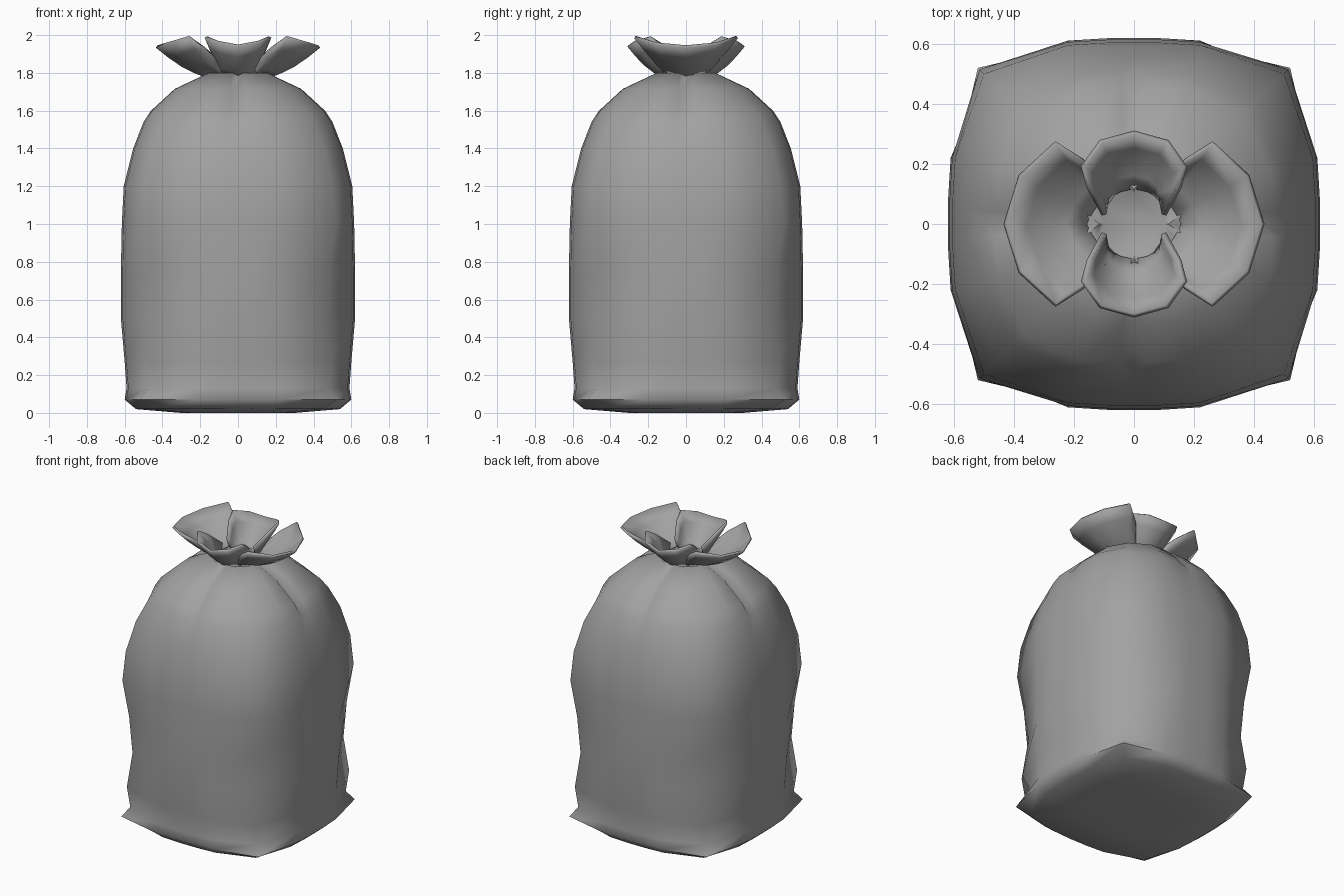
import bpy, bmesh, math
from mathutils import Matrix, Vector

old = bpy.data.objects.get("Cube")
if old:
    bpy.data.objects.remove(old, do_unlink=True)

grey = bpy.data.materials.new("bag_grey")
grey.use_nodes = True
colour = (0.36, 0.36, 0.36, 1)
grey.diffuse_color = colour
bsdf = grey.node_tree.nodes["Principled BSDF"]
bsdf.inputs["Base Color"].default_value = colour
bsdf.inputs["Roughness"].default_value = 0.8


def finish(bm, name, angle):
    bmesh.ops.recalc_face_normals(bm, faces=bm.faces)
    mesh = bpy.data.meshes.new(name)
    bm.to_mesh(mesh)
    bm.free()
    obj = bpy.data.objects.new(name, mesh)
    bpy.context.collection.objects.link(obj)
    mesh.materials.append(grey)
    bpy.ops.object.select_all(action='DESELECT')
    obj.select_set(True)
    bpy.context.view_layer.objects.active = obj
    bpy.ops.object.shade_smooth_by_angle(angle=math.radians(angle))
    return obj


# Sack body: height, half depth at the middle, half width of the flat side,
# corner position, depth and half width of the gathered crease
rings = [
    (0.00, 0.30, 0.14, 0.24, 0, 0.07),
    (0.02, 0.54, 0.20, 0.45, 0, 0.07),
    (0.07, 0.60, 0.22, 0.52, 0, 0.07),
    (0.13, 0.59, 0.22, 0.48, 0, 0.07),
    (0.27, 0.60, 0.22, 0.495, 0, 0.07),
    (0.50, 0.62, 0.22, 0.47, 0, 0.07),
    (0.75, 0.62, 0.22, 0.485, 0, 0.07),
    (1.00, 0.615, 0.22, 0.515, 0, 0.07),
    (1.20, 0.605, 0.22, 0.50, 0, 0.07),
    (1.40, 0.555, 0.21, 0.455, 0, 0.05),
    (1.54, 0.50, 0.19, 0.40, 0.005, 0.04),
    (1.60, 0.46, 0.18, 0.365, 0.04, 0.04),
    (1.715, 0.335, 0.14, 0.26, 0.045, 0.04),
    (1.80, 0.155, 0.08, 0.12, 0.04, 0.03),
    (1.78, 0.12, 0.06, 0.09, 0.02, 0.03),
]
bm = bmesh.new()
loops = []
for z, mid, side, corner, dent, crease in rings:
    loop = []
    quarter = [(mid - dent, 0), (mid, crease), (mid * 0.985, side),
               (corner, corner), (side, mid * 0.985), (crease, mid)]
    for k in range(4):
        turn = Matrix.Rotation(k * math.pi / 2, 3, 'Z')
        loop += [bm.verts.new(turn @ Vector((x, y, z))) for x, y in quarter]
    loops.append(loop)
for low, high in zip(loops, loops[1:]):
    for i in range(len(low)):
        j = (i + 1) % len(low)
        bm.faces.new((low[i], low[j], high[j], high[i]))
bm.faces.new(loops[0])
bm.faces.new(loops[-1])
finish(bm, "sack_body", 60)


# Gathered mouth: a flared flap from half a base line and half a rim line,
# each point being (outward, sideways, height)
def flap(name, base, rim, degrees, steps=4):
    def mirrored(points):
        return [(o, -s, z) for o, s, z in reversed(points[1:])] + points

    bm = bmesh.new()
    turn = Matrix.Rotation(math.radians(degrees), 3, 'Z')
    rows = []
    for r in range(steps + 1):
        t = r / steps
        row = []
        for a, b in zip(mirrored(base), mirrored(rim)):
            p = Vector(a).lerp(Vector(b), t)
            p.z -= 0.02 * math.sin(math.pi * t)
            row.append(bm.verts.new(turn @ p))
        rows.append(row)
    for low, high in zip(rows, rows[1:]):
        for i in range(len(low) - 1):
            bm.faces.new((low[i], low[i + 1], high[i + 1], high[i]))
    obj = finish(bm, name, 60)
    solid = obj.modifiers.new("thickness", 'SOLIDIFY')
    solid.thickness = 0.016
    solid.offset = 0


wide_base = [(0.16, 0, 1.78), (0.14, 0.04, 1.79), (0.12, 0.07, 1.80),
             (0.10, 0.09, 1.80), (0.08, 0.10, 1.80)]
wide_rim = [(0.43, 0, 1.94), (0.38, 0.16, 1.955), (0.26, 0.27, 1.99),
            (0.17, 0.21, 1.93), (0.10, 0.13, 1.86)]
narrow_base = [(0.12, 0, 1.78), (0.115, 0.03, 1.785), (0.11, 0.05, 1.79),
               (0.10, 0.07, 1.79), (0.08, 0.09, 1.79)]
narrow_rim = [(0.305, 0, 1.945), (0.275, 0.11, 1.965), (0.19, 0.17, 1.99),
              (0.12, 0.15, 1.95), (0.03, 0.10, 1.87)]
flap("left_flap", wide_base, wide_rim, 0)
flap("right_flap", wide_base, wide_rim, 180)
flap("back_flap", narrow_base, narrow_rim, 90)
flap("front_flap", narrow_base, narrow_rim, -90)
